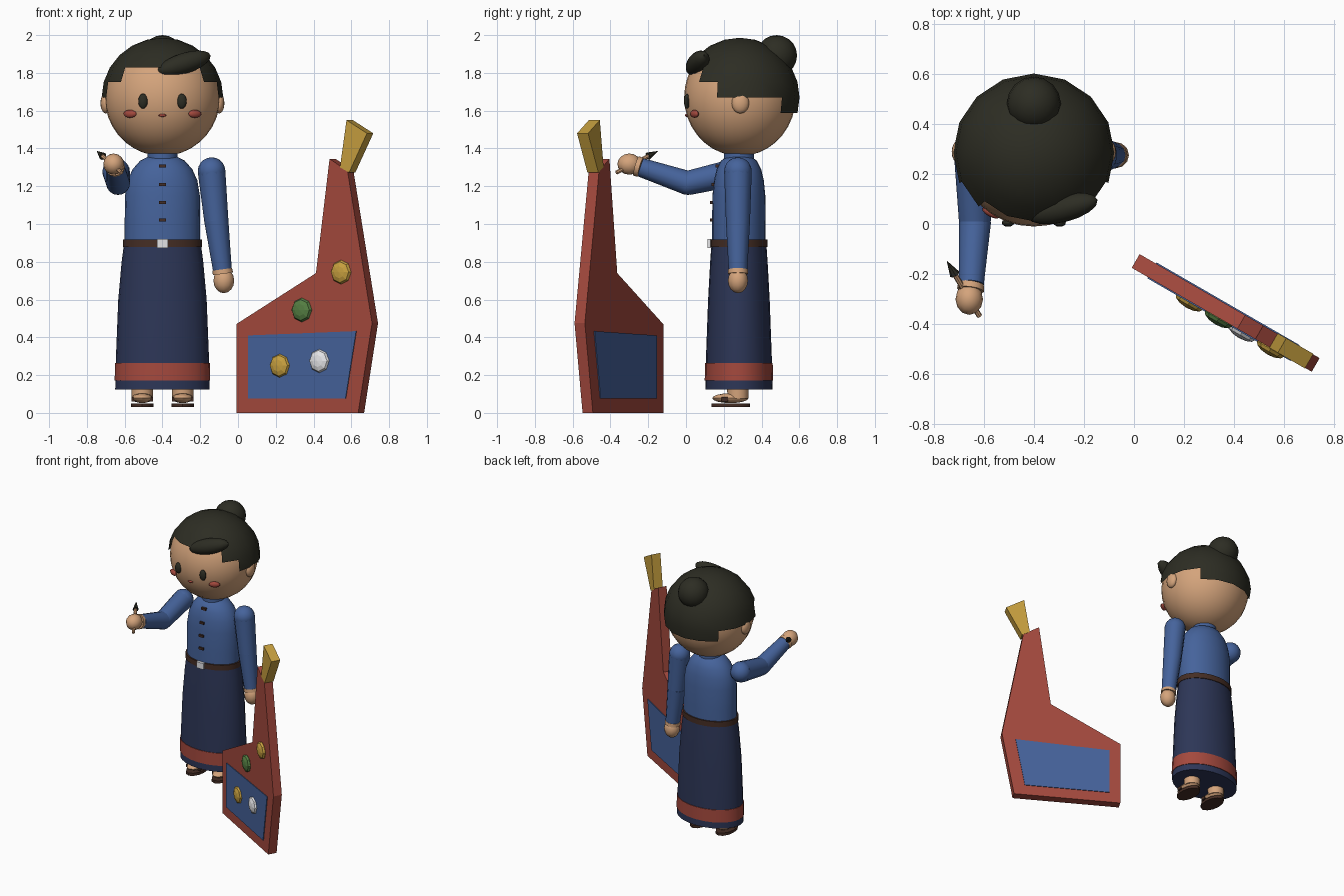
import bpy, bmesh, math
from mathutils import Matrix, Vector

if "Cube" in bpy.data.objects:
    bpy.data.objects.remove(bpy.data.objects["Cube"])

COLOURS = {
    "hair_black": (0.026, 0.026, 0.017), "skin": (0.66, 0.37, 0.2),
    "shirt_blue": (0.06, 0.125, 0.33), "navy": (0.026, 0.037, 0.095),
    "red": (0.37, 0.066, 0.047), "brown": (0.06, 0.027, 0.018),
    "gold": (0.57, 0.35, 0.05), "green": (0.09, 0.21, 0.055), "white": (0.78, 0.78, 0.8),
}
MATS = {}
for key, rgb in COLOURS.items():
    MATS[key] = bpy.data.materials.new(key)
    MATS[key].diffuse_color = (*rgb, 1)

CX, CY = -0.4, 0.28     # body axis


def finish(name, bm, colour, matrix=Matrix(), smooth=True):
    bmesh.ops.recalc_face_normals(bm, faces=bm.faces)
    mesh = bpy.data.meshes.new(name)
    bm.to_mesh(mesh)
    bm.free()
    mesh.transform(matrix)
    mesh.materials.append(MATS[colour])
    ob = bpy.data.objects.new(name, mesh)
    bpy.context.collection.objects.link(ob)
    if smooth:
        bpy.ops.object.select_all(action='DESELECT')
        ob.select_set(True)
        bpy.context.view_layer.objects.active = ob
        bpy.ops.object.shade_smooth_by_angle(angle=math.radians(40))
    return ob


def placed(loc, size, rot=(0, 0, 0)):
    r = Matrix.Rotation(rot[2], 4, 'Z') @ Matrix.Rotation(rot[1], 4, 'Y') @ Matrix.Rotation(rot[0], 4, 'X')
    return Matrix.Translation(loc) @ r @ Matrix.Diagonal((*size, 1))


def ball(name, loc, radii, colour, rot=(0, 0, 0), seg=16, rings=10):
    bm = bmesh.new()
    bmesh.ops.create_uvsphere(bm, u_segments=seg, v_segments=rings, radius=1)
    return finish(name, bm, colour, placed(loc, radii, rot))


def box(name, loc, size, colour):
    bm = bmesh.new()
    bmesh.ops.create_cube(bm, size=1)
    return finish(name, bm, colour, placed(loc, size), smooth=False)


def lathe(name, profile, colour, x=CX, y=CY, seg=24):
    """Stacked ellipses given as (z, x radius, y radius)."""
    bm = bmesh.new()
    rings = []
    for z, rx, ry in profile:
        rings.append([bm.verts.new((x + rx * math.cos(a), y + ry * math.sin(a), z))
                      for a in (math.tau * i / seg for i in range(seg))])
    for lo, hi in zip(rings, rings[1:]):
        for i in range(seg):
            j = (i + 1) % seg
            bm.faces.new((lo[i], lo[j], hi[j], hi[i]))
    bm.faces.new(rings[0])
    bm.faces.new(rings[-1])
    return finish(name, bm, colour)


def taper(name, a, b, r1, r2, colour, seg=12):
    """Tapered cylinder from point a to point b."""
    a, b = Vector(a), Vector(b)
    d = b - a
    bm = bmesh.new()
    bmesh.ops.create_cone(bm, cap_ends=True, segments=seg, radius1=r1, radius2=r2, depth=d.length)
    m = Matrix.Translation((a + b) / 2) @ d.to_track_quat('Z', 'Y').to_matrix().to_4x4()
    return finish(name, bm, colour, m)


# ---- head ----
HEAD = (CX, 0.285, 1.67)
ball("head", HEAD, (0.305, 0.295, 0.31), "skin", seg=32, rings=18)

# hair cap: a ball with the face opening cut in steps
bm = bmesh.new()
bmesh.ops.create_uvsphere(bm, u_segments=16, v_segments=12, radius=1)
drop = []
for f in bm.faces:
    c = f.calc_center_median()
    lat = math.degrees(math.asin(c.z / c.length))
    front = math.degrees(math.atan2(abs(c.x), -c.y))
    limit = 0 if lat > 30 else 45 if lat > 15 else 67.5 if lat > 0 else 135 if lat > -15 else 181
    if front < limit:
        drop.append(f)
bmesh.ops.delete(bm, geom=drop, context='FACES')
finish("hair_cap", bm, "hair_black", placed(HEAD, (0.322, 0.316, 0.316)))
ball("hair_bun", (CX, 0.48, 1.892), (0.108, 0.108, 0.108), "hair_black")
ball("hair_fringe", (-0.285, 0.062, 1.85), (0.15, 0.055, 0.055), "hair_black",
     (0, math.radians(-17), math.radians(14)))

for side, s in (("right", -1), ("left", 1)):
    ball(side + "_ear", (CX + s * 0.3, 0.288, 1.64), (0.028, 0.046, 0.055), "skin")
    ball(side + "_eye", (CX + s * 0.103, 0.005, 1.65), (0.025, 0.016, 0.04), "hair_black", seg=12, rings=8)
    ball(side + "_cheek", (CX + s * 0.172, 0.045, 1.583), (0.039, 0.016, 0.021), "red",
         (0, 0, s * 0.5), 12, 8)
ball("mouth", (CX, 0.004, 1.575), (0.021, 0.01, 0.008), "red", seg=12, rings=6)

# ---- torso and skirt ----
lathe("torso", [(0.88, 0.2, 0.142), (1.0, 0.2, 0.142), (1.15, 0.198, 0.14), (1.23, 0.185, 0.132),
                (1.29, 0.158, 0.118), (1.335, 0.118, 0.095), (1.36, 0.07, 0.06)], "shirt_blue")
lathe("collar", [(1.33, 0.08, 0.08), (1.385, 0.08, 0.08)], "shirt_blue")
lathe("skirt", [(0.125, 0.25, 0.178), (0.3, 0.246, 0.174), (0.6, 0.234, 0.163),
                (0.8, 0.216, 0.152), (0.9, 0.203, 0.145)], "navy")
lathe("skirt_band", [(0.172, 0.253, 0.181), (0.265, 0.251, 0.179)], "red")
lathe("belt", [(0.877, 0.21, 0.152), (0.917, 0.21, 0.152)], "brown")
box("buckle", (CX, 0.125, 0.897), (0.058, 0.02, 0.046), "white")
for i, z in enumerate((1.02, 1.115, 1.21, 1.307)):
    box(f"button_{i}", (CX, 0.138 + (0.03 if z > 1.3 else 0.008 if z > 1.2 else 0), z), (0.036, 0.022, 0.016), "brown")

# ---- arms ----
ARMS = {
    "left": ((-0.14, 0.275, 1.28), (-0.115, 0.275, 1.02), (-0.083, 0.275, 0.76), (-0.075, 0.275, 0.7)),
    "right": ((-0.645, 0.265, 1.275), (-0.635, 0.01, 1.217), (-0.65, -0.24, 1.3), (-0.658, -0.3, 1.317)),
}
for side, (shoulder, elbow, wrist, palm) in ARMS.items():
    ball(side + "_shoulder", shoulder, (0.073, 0.073, 0.073), "shirt_blue")
    taper(side + "_upper_arm", shoulder, elbow, 0.073, 0.064, "shirt_blue")
    ball(side + "_elbow", elbow, (0.063, 0.063, 0.063), "shirt_blue")
    taper(side + "_forearm", elbow, wrist, 0.064, 0.05, "shirt_blue")
    taper(side + "_wrist", wrist, Vector(wrist).lerp(Vector(palm), 0.4), 0.052, 0.054, "skin")
    long_z = 0.066 if side == "left" else 0.056
    ball(side + "_hand", palm, (0.055, 0.119 - long_z, long_z), "skin", seg=12, rings=8)

# brush held in the raised hand
start, tip = Vector((-0.617, -0.368, 1.272)), Vector((-0.747, -0.148, 1.386))
neck = start.lerp(tip, 0.76)
taper("brush_handle", start, neck, 0.011, 0.011, "skin", 8)
taper("brush_tip", neck, tip, 0.021, 0.001, "hair_black", 8)

# ---- legs and sandals ----
for side, s in (("right", -1), ("left", 1)):
    x = CX + s * 0.107
    lathe(side + "_leg", [(0.075, 0.056, 0.056), (0.3, 0.06, 0.06)], "skin", x, 0.275, 12)
    ball(side + "_foot", (x, 0.235, 0.078), (0.056, 0.096, 0.026), "skin", seg=12, rings=8)
    lathe(side + "_sandal", [(0.03, 0.06, 0.103), (0.05, 0.06, 0.103)], "brown", x, 0.237, 12)
    box(side + "_strap", (x, 0.205, 0.072), (0.114, 0.035, 0.022), "brown")

# ---- carved board, turned thirty degrees ----
# local x runs along the board, local y goes from front face to back face
BOARD = Matrix.Translation((-0.009, -0.175, 0)) @ Matrix.Rotation(math.radians(-30), 4, 'Z')
THICK = 0.063


def plate(name, outline, y1, y2, colour):
    bm = bmesh.new()
    face = bm.faces.new([bm.verts.new((u, y1, z)) for u, z in outline])
    new = bmesh.ops.extrude_face_region(bm, geom=[face])["geom"]
    bmesh.ops.translate(bm, vec=(0, y2 - y1, 0), verts=[v for v in new if isinstance(v, bmesh.types.BMVert)])
    return finish(name, bm, colour, BOARD, smooth=False)


plate("board", [(0, 0), (0, 0.47), (0.487, 0.74), (0.57, 1.345), (0.68, 1.28),
                (0.83, 0.475), (0.745, 0)], 0, THICK, "red")
plate("board_finial", [(0.635, 1.3), (0.69, 1.272), (0.8, 1.48), (0.675, 1.55)], -0.002, THICK + 0.002, "gold")
PANEL = [(0.075, 0.075), (0.075, 0.41), (0.735, 0.433), (0.67, 0.075)]
plate("front_panel", PANEL, -0.005, 0.001, "shirt_blue")
plate("back_panel", PANEL, THICK - 0.001, THICK + 0.005, "shirt_blue")

# faceted studs on the front face
STUDS = [(0.268, 0.25, "gold"), (0.51, 0.275, "white"), (0.402, 0.545, "green"), (0.642, 0.745, "gold")]
for i, (u, z, colour) in enumerate(STUDS):
    bm = bmesh.new()
    bmesh.ops.create_uvsphere(bm, u_segments=8, v_segments=6, radius=1)
    finish(f"stud_{i}", bm, colour,
           BOARD @ placed((u, -0.003, z), (0.062, 0.064, 0.026), (math.radians(90), 0, 0)), smooth=False)

for m in bpy.data.materials:
    if m.users and not m.is_grease_pencil:
        m.use_nodes = True
        m.node_tree.nodes["Principled BSDF"].inputs["Base Color"].default_value = m.diffuse_color
